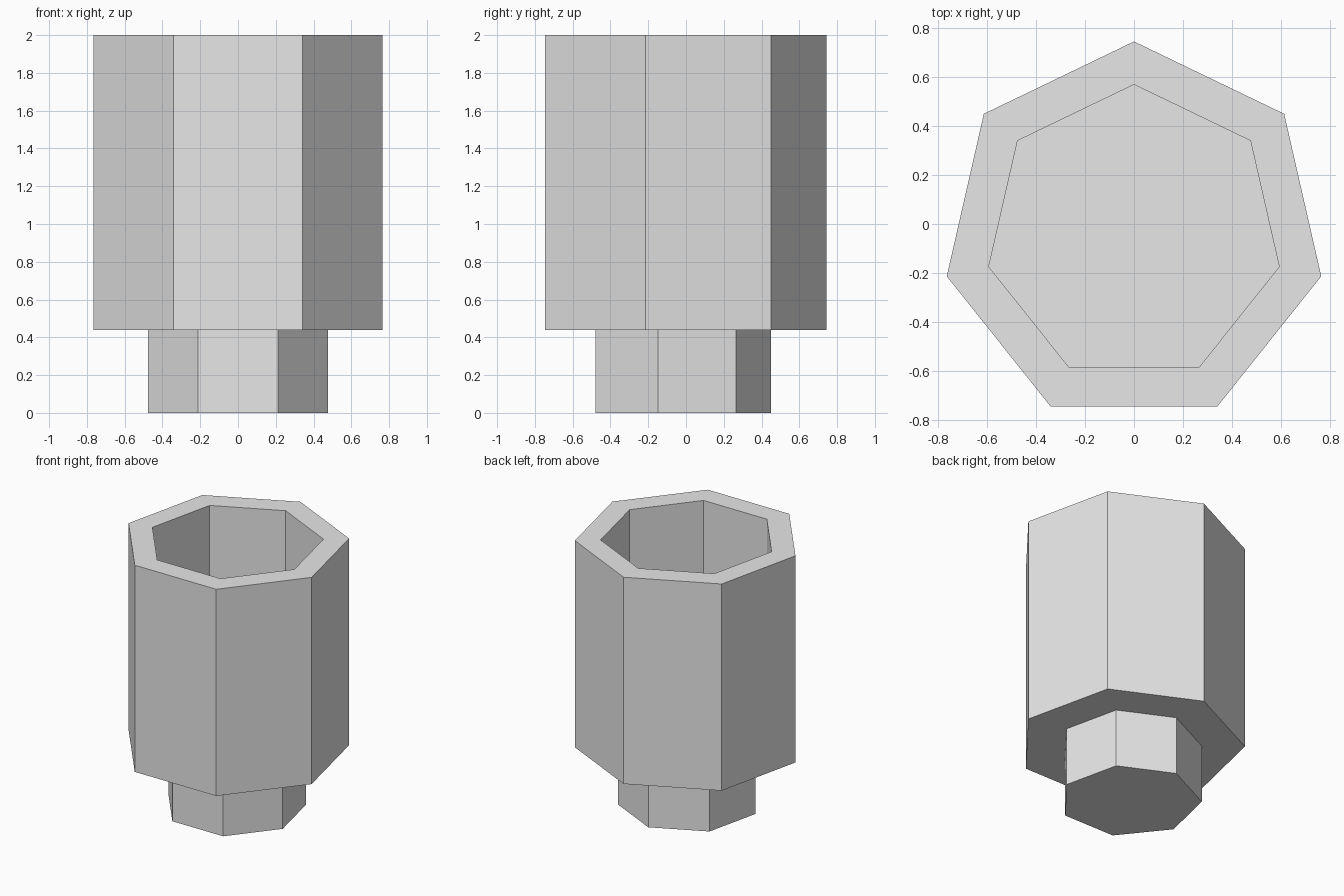
import bpy
import bmesh
from math import sin, cos, pi

cube = bpy.data.objects.get("Cube")
if cube:
    bpy.data.objects.remove(cube, do_unlink=True)

SIDES = 7
CENTRE_Y = -0.039

# One plain grey material
grey = bpy.data.materials.new("plain grey")
grey.use_nodes = True
GREY = (0.8, 0.8, 0.8, 1.0)
grey.diffuse_color = GREY
grey.node_tree.nodes["Principled BSDF"].inputs["Base Color"].default_value = GREY


def stacked_prism(name, rings):
    """Closed seven-sided solid lofted through (radius, height) rings."""
    bm = bmesh.new()
    loops = []
    for radius, z in rings:
        angles = [pi / 2 + 2 * pi * i / SIDES for i in range(SIDES)]
        loops.append([bm.verts.new((radius * cos(a), CENTRE_Y + radius * sin(a), z))
                      for a in angles])
    for low, high in zip(loops, loops[1:]):
        for i in range(SIDES):
            j = (i + 1) % SIDES
            bm.faces.new((low[i], low[j], high[j], high[i]))
    bm.faces.new(loops[0][::-1])
    bm.faces.new(loops[-1])
    bmesh.ops.recalc_face_normals(bm, faces=bm.faces)
    mesh = bpy.data.meshes.new(name)
    bm.to_mesh(mesh)
    bm.free()
    mesh.materials.append(grey)
    obj = bpy.data.objects.new(name, mesh)
    bpy.context.collection.objects.link(obj)
    return obj


# Narrow foot, wide body, flat rim and hollow interior in one profile
stacked_prism("hollow_cup", [
    (0.489, 0.0),    # foot bottom
    (0.489, 0.44),   # foot top
    (0.784, 0.44),   # body bottom
    (0.784, 2.0),    # rim outside
    (0.608, 2.0),    # rim inside
    (0.608, 0.6),    # cavity floor
])
